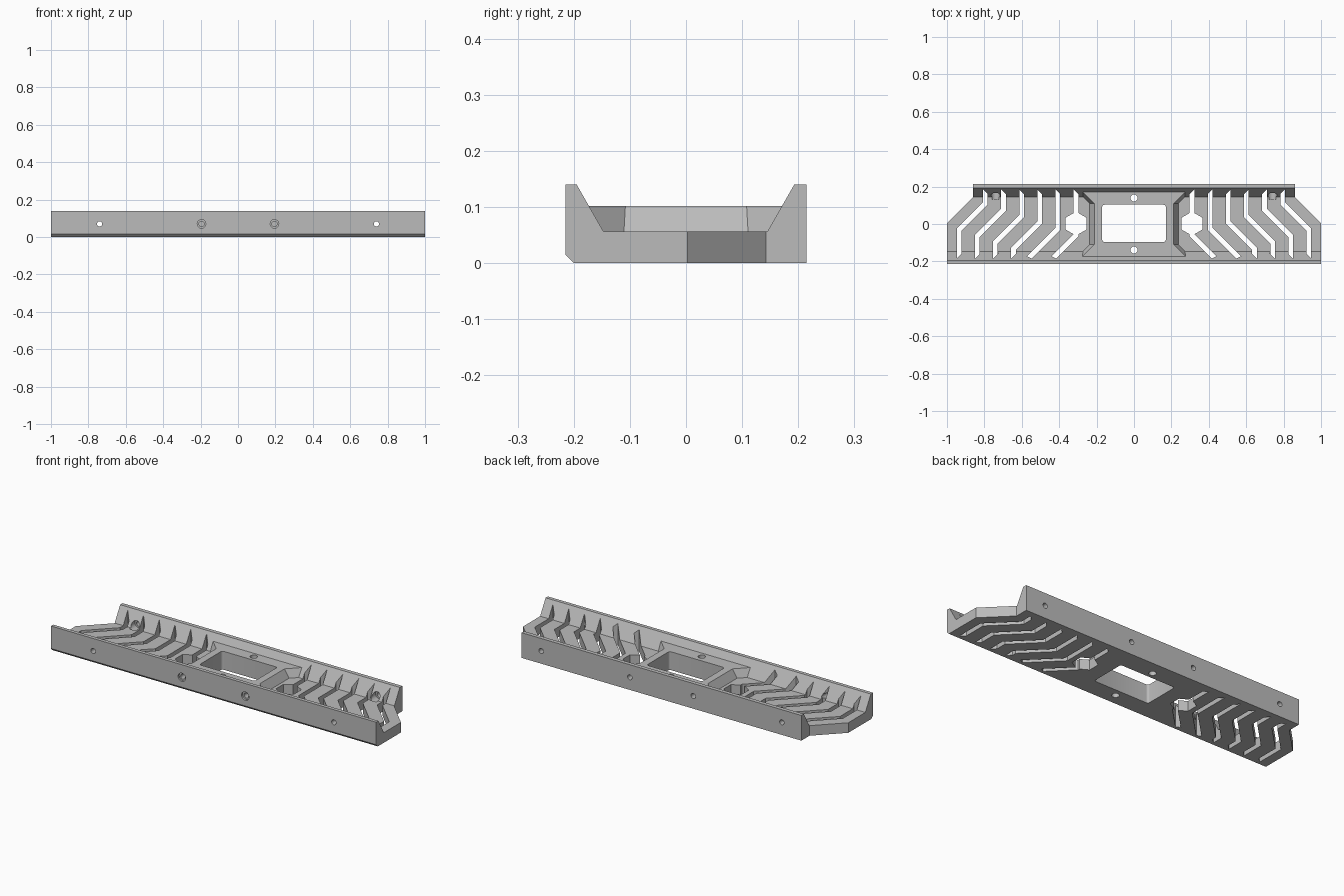
import bpy
import bmesh
import math
from mathutils import Matrix, Vector

if "Cube" in bpy.data.objects:
    bpy.data.objects.remove(bpy.data.objects["Cube"], do_unlink=True)

grey = bpy.data.materials.new("light grey plastic")
grey.use_nodes = True
color = (0.5, 0.5, 0.5, 1)
grey.diffuse_color = color
grey.node_tree.nodes["Principled BSDF"].inputs["Base Color"].default_value = color


def loft(name, rings):
    """Solid through matching rings of 3D points, capped at both ends."""
    bm = bmesh.new()
    loops = [[bm.verts.new(p) for p in ring] for ring in rings]
    n = len(loops[0])
    for a, b in zip(loops, loops[1:]):
        for i in range(n):
            j = (i + 1) % n
            bm.faces.new((a[i], a[j], b[j], b[i]))
    bm.faces.new(loops[0][::-1])
    bm.faces.new(loops[-1])
    bmesh.ops.recalc_face_normals(bm, faces=bm.faces)
    mesh = bpy.data.meshes.new(name)
    bm.to_mesh(mesh)
    bm.free()
    obj = bpy.data.objects.new(name, mesh)
    mesh.materials.append(grey)
    bpy.context.collection.objects.link(obj)
    return obj


def prism(name, outline, z0=-0.1, z1=0.3):
    return loft(name, [[(x, y, z) for x, y in outline] for z in (z0, z1)])


def circle(x, y, r, n=24, turn=0.0):
    return [(x + r * math.cos(turn + math.tau * i / n),
             y + r * math.sin(turn + math.tau * i / n)) for i in range(n)]


def combine(target, tool, operation):
    mod = target.modifiers.new(operation.lower(), "BOOLEAN")
    mod.operation = operation
    mod.solver = "EXACT"
    mod.object = tool
    bpy.context.view_layer.objects.active = target
    bpy.ops.object.modifier_apply(modifier=mod.name)
    bpy.data.objects.remove(tool, do_unlink=True)


# Channel body: cross-section swept along x
section = [(-0.2, 0), (0.215, 0), (0.215, 0.14), (0.193, 0.14), (0.145, 0.056),
           (-0.147, 0.056), (-0.195, 0.14), (-0.215, 0.14), (-0.215, 0.015)]
body = loft("mounting_tray", [[(x, y, z) for y, z in section] for x in (-1, 1)])

# Raised centre block with flared, sloping ends
def block_outline(x, y):
    reach = x + 0.19 - y
    side = [(x, -y), (x, y), (reach, 0.19), (-reach, 0.19),
            (-x, y), (-x, -y), (-reach, -0.19), (reach, -0.19)]
    return side


block = loft("centre_block", [[(x, y, z) for x, y in block_outline(w, d)]
                              for w, d, z in ((0.252, 0.112, 0.03), (0.21, 0.108, 0.102))])
combine(body, block, "UNION")

# Rectangular window with rounded corners, and two screw holes beside it
window = []
for cx, cy, start in ((1, 1, 0), (-1, 1, 1), (-1, -1, 2), (1, -1, 3)):
    for k in range(5):
        a = math.pi / 2 * (start + k / 4)
        window.append((cx * 0.158 + 0.012 * math.cos(a), 0.003 + cy * 0.088 + 0.012 * math.sin(a)))
combine(body, prism("window_cutter", window), "DIFFERENCE")
for y in (-0.139, 0.139):
    combine(body, prism("screw_cutter", circle(0, y, 0.019)), "DIFFERENCE")

half = 0.0125
end = 0.185
for s in (-1, 1):
    # Clipped rear corner
    corner = [(0.86, 0.3), (0.86, 0.143), (1.0, 0.003), (1.1, 0.003), (1.1, 0.3)]
    combine(body, prism("corner_cutter", [(s * x, y) for x, y in corner]), "DIFFERENCE")

    # Bent ventilation slots, the bend moving back toward the outer end
    for i in range(6):
        x = 0.31 + 0.097 * i
        knee = -0.06 + 0.034 * i
        run = min(0.14, knee + end)
        low = knee - run
        k = half * math.tan(math.pi / 8)
        left = [(x - half, end - 2 * half), (x - half, knee - k)]
        right = [(x + half, end), (x + half, knee + k)]
        if low > -end + 0.02:
            left += [(x + run - half, low - k), (x + run - half, -end + 2 * half)]
            right += [(x + run + half, low + k), (x + run + half, -end)]
        else:
            left.append((x - half + knee - k + end, -end))
            right.append((x + half + knee + k + end - 0.012, -end + 0.012))
        slot = [(s * px, py) for px, py in left + right[::-1]]
        combine(body, prism("slot_cutter", slot), "DIFFERENCE")

    # Hexagonal opening
    hexagon = circle(s * 0.31, 0.002, 0.064, 6, math.pi / 6)
    combine(body, prism("hexagon_cutter", hexagon), "DIFFERENCE")

    # Cross holes in the front and rear walls: x, radius, y start, y end
    holes = [(0.74, 0.014, -0.25, 0.25), (0.195, 0.014, -0.25, -0.13),
             (0.195, 0.014, 0.13, 0.25), (0.195, 0.023, -0.25, -0.205),
             (0.74, 0.024, 0.13, 0.185)]
    for x, r, y0, y1 in holes:
        rings = [[(px, y, pz) for px, pz in circle(s * x, 0.07, r)] for y in (y0, y1)]
        combine(body, loft("hole_cutter", rings), "DIFFERENCE")

# Smooth the round holes, keep the flat faces crisp
for o in bpy.context.selected_objects:
    o.select_set(False)
body.select_set(True)
bpy.context.view_layer.objects.active = body
bpy.ops.object.shade_smooth_by_angle(angle=math.radians(25))
